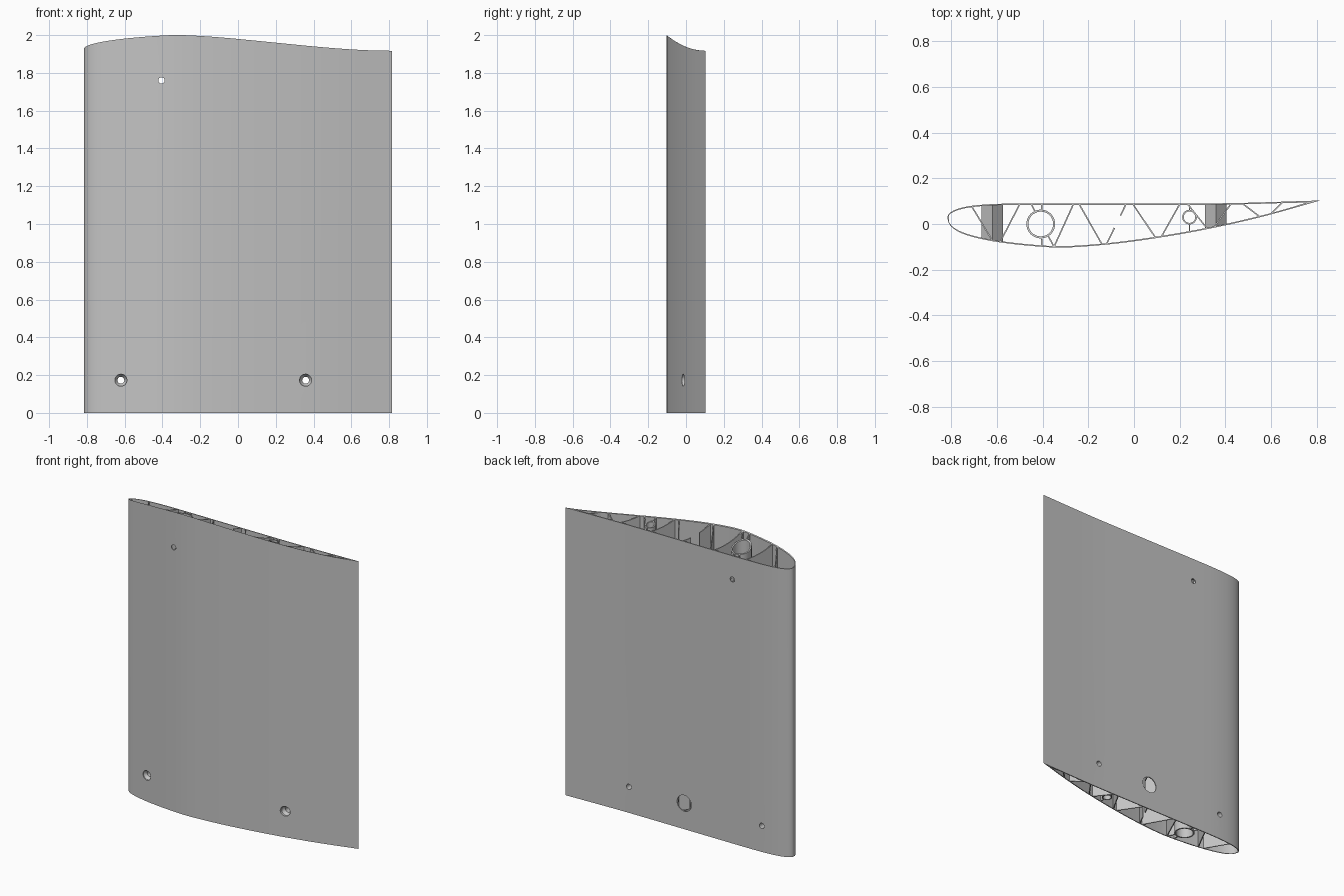
import bpy, bmesh, math

if "Cube" in bpy.data.objects:
    bpy.data.objects.remove(bpy.data.objects["Cube"], do_unlink=True)

HALF, WALL, STEPS = 0.816, 0.006, 40

grey = bpy.data.materials.new("plain grey")
grey.use_nodes = True
grey.diffuse_color = (0.55, 0.55, 0.55, 1)
grey.node_tree.nodes["Principled BSDF"].inputs["Base Color"].default_value = grey.diffuse_color

# Aerofoil section: (x, y) along the flat back and the bulged front
BACK = [(-HALF, .03), (-.80, .053), (-.76, .07), (-.70, .081), (-.6, .088),
        (-.45, .09), (.3, .09), (.5, .093), (HALF, .103)]
FRONT = [(-HALF, .03), (-.803, -.008), (-.762, -.037), (-.70, -.058), (-.59, -.08),
         (-.4, -.1), (-.3, -.103), (-.15, -.093), (0, -.076), (.2, -.045),
         (.4, -.006), (.6, .042), (HALF, .103)]


def root(x):
    return math.sqrt(max(0, (x + HALF) / (2 * HALF)))


def curve_y(table, x):
    """Smooth curve through the table, with a rounded nose."""
    p = [(root(a), b) for a, b in table]
    s = min(max(root(x), 0), 1)
    i = next((k for k in range(len(p) - 1) if s <= p[k + 1][0]), len(p) - 2)

    def slope(k):
        a, b = p[max(k - 1, 0)], p[min(k + 1, len(p) - 1)]
        return (b[1] - a[1]) / (b[0] - a[0])
    h = p[i + 1][0] - p[i][0]
    u = (s - p[i][0]) / h
    return ((1 + 2 * u) * (1 - u) ** 2 * p[i][1] + u * (1 - u) ** 2 * h * slope(i)
            + u * u * (3 - 2 * u) * p[i + 1][1] + u * u * (u - 1) * h * slope(i + 1))


def back_y(x):
    return curve_y(BACK, x)


def front_y(x):
    return curve_y(FRONT, x)


def top_z(y):
    """Scooped upper end, higher toward the front."""
    return 1.917 + 1.956 * (0.103 - y) ** 2


def finish(name, bm):
    bmesh.ops.recalc_face_normals(bm, faces=bm.faces)
    mesh = bpy.data.meshes.new(name)
    bm.to_mesh(mesh)
    bm.free()
    mesh.materials.append(grey)
    ob = bpy.data.objects.new(name, mesh)
    bpy.context.collection.objects.link(ob)
    return ob


def ring_prism(name, outer, inner):
    """Hollow upright part between two matching outlines."""
    bm = bmesh.new()
    loops = []
    for pts in (outer, inner):
        loops.append([bm.verts.new((x, y, 0)) for x, y in pts])
        loops.append([bm.verts.new((x, y, top_z(y))) for x, y in pts])
    lo, hi, ilo, ihi = loops
    n = len(lo)
    for i in range(n):
        j = (i + 1) % n
        for a, b in ((lo, hi), (hi, ihi), (ihi, ilo), (ilo, lo)):
            bm.faces.new((a[i], a[j], b[j], b[i]))
    return finish(name, bm)


def section(x0, x1, inset):
    """Closed outline: trailing edge, back, nose, then front."""
    xs = [x0 + (x1 - x0) * (i / STEPS) ** 2 for i in range(STEPS + 1)]
    back = [(x, back_y(x) - inset) for x in xs]
    front = [(x, front_y(x) + inset) for x in xs]
    for k in (0, -1):
        back[k] = (xs[k], (back[k][1] + front[k][1]) / 2)
    return back[::-1] + front[1:-1]


def circle(x, y, r, n=40):
    return [(x + r * math.cos(math.tau * i / n), y + r * math.sin(math.tau * i / n)) for i in range(n)]


def web(name, xb, xf, start=0, end=1):
    """Thin upright plate from the back skin to the front skin."""
    yb, yf = back_y(xb) - WALL / 2, front_y(xf) + WALL / 2
    dx, dy = xf - xb, yf - yb
    ln = math.hypot(dx, dy)
    ox, oy = -dy / ln * WALL / 2, dx / ln * WALL / 2
    bm = bmesh.new()
    rows = []
    for i in range(7):
        t = start + (end - start) * i / 6
        x, y = xb + dx * t, yb + dy * t
        rows.append([bm.verts.new(c) for c in (
            (x - ox, y - oy, 0), (x + ox, y + oy, 0),
            (x + ox, y + oy, top_z(y + oy)), (x - ox, y - oy, top_z(y - oy)))])
    for a, b in zip(rows, rows[1:]):
        for k in range(4):
            m = (k + 1) % 4
            bm.faces.new((a[k], a[m], b[m], b[k]))
    bm.faces.new(rows[0])
    bm.faces.new(rows[-1])
    return finish(name, bm)


def add_lathe(bm, x, z, profile, n=24):
    """Turned solid along y from (y, radius) steps."""
    rings = [[bm.verts.new((x + dx, y, z + dz)) for dx, dz in circle(0, 0, r, n)] for y, r in profile]
    for a, b in zip(rings, rings[1:]):
        for i in range(n):
            j = (i + 1) % n
            bm.faces.new((a[i], a[j], b[j], b[i]))
    bm.faces.new(rings[0])
    bm.faces.new(rings[-1])


# Skin and the two spar tubes
parts = [ring_prism("wing_skin", section(-HALF, HALF, 0), section(-HALF + WALL, .755, WALL)),
         ring_prism("main_spar_tube", circle(-.408, 0, .063), circle(-.408, 0, .054)),
         ring_prism("rear_spar_tube", circle(.243, .03, .032), circle(.243, .03, .025))]

# Zigzag webs; pairs of fractions leave gaps at the tubes and cable slot
WEBS = [(-.71, -.62), (-.5, -.585), (-.265, -.35), (-.24, -.14), (-.005, .094),
        (.2, .12), (.235, .32), (.425, .35), (.475, .55), (.65, .6),
        (-.45, -.35, 0, .21), (-.45, -.35, .735, 1),
        (-.404, -.404, 0, .16), (-.404, -.404, .83, 1),
        (.243, .243, 0, .25), (.243, .243, .73, 1),
        (-.035, -.12, 0, .29), (-.035, -.12, .6, 1)]
parts += [web(f"web_{i + 1}", *w) for i, w in enumerate(WEBS)]

# Diamond screw bosses across the section
SCREWS, SCREW_Z = (-.62, .358), .173
for label, x in zip(("front_edge", "rear_edge"), SCREWS):
    bm = bmesh.new()
    ends = []
    for side, inset in ((back_y, -WALL / 2), (front_y, WALL / 2)):
        ends.append([bm.verts.new((x + dx, side(x + dx) + inset, SCREW_Z + dz))
                     for dx, dz in circle(0, 0, .047, 4)])
    for i in range(4):
        j = (i + 1) % 4
        bm.faces.new((ends[0][i], ends[0][j], ends[1][j], ends[1][i]))
    for e in ends:
        bm.faces.new((e[0], e[1], e[3]))
        bm.faces.new((e[1], e[2], e[3]))
    parts.append(finish(label + "_screw_boss", bm))

# Hole cutters: countersunk screws, spar pin and cable opening
bm = bmesh.new()
for x in SCREWS:
    y = front_y(x)
    add_lathe(bm, x, SCREW_Z, [(-.2, .032), (y + .01, .032), (y + .03, .018), (.2, .018)])
add_lathe(bm, -.405, 1.76, [(-.2, .017), (.2, .017)])
add_lathe(bm, -.05, SCREW_Z, [(.04, .053), (.2, .053)], 32)
cutter = finish("hole_cutters", bm)
cutter.hide_render = True

for ob in parts:
    bpy.ops.object.select_all(action="DESELECT")
    bpy.context.view_layer.objects.active = ob
    ob.select_set(True)
    mod = ob.modifiers.new("holes", "BOOLEAN")
    mod.operation, mod.solver, mod.object = "DIFFERENCE", "EXACT", cutter
    bpy.ops.object.modifier_apply(modifier=mod.name)
    bpy.ops.object.shade_smooth_by_angle(angle=math.radians(30))
bpy.data.objects.remove(cutter, do_unlink=True)
